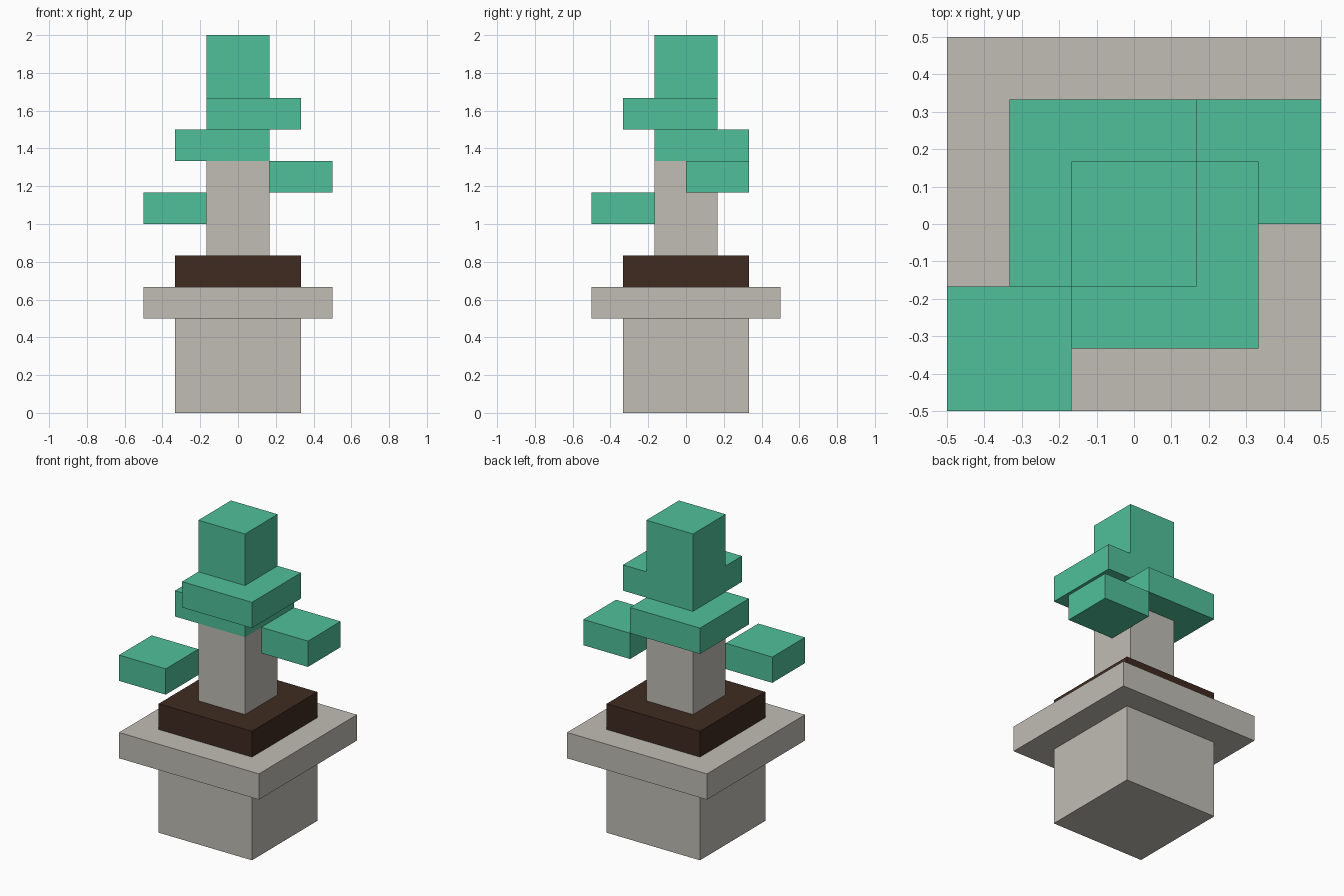
import bpy
import bmesh
from mathutils import Vector

cube = bpy.data.objects.get("Cube")
if cube:
    bpy.data.objects.remove(cube, do_unlink=True)

U = 1 / 6  # the grid step every block snaps to


def material(name, rgb):
    mat = bpy.data.materials.new(name)
    mat.use_nodes = True
    mat.diffuse_color = (*rgb, 1)
    bsdf = next(n for n in mat.node_tree.nodes if n.type == 'BSDF_PRINCIPLED')
    bsdf.inputs["Base Color"].default_value = (*rgb, 1)
    bsdf.inputs["Roughness"].default_value = 0.9
    return mat


def block(name, low, high, mat):
    """Box between two corners given in grid steps."""
    low, high = Vector(low) * U, Vector(high) * U
    size = high - low
    bm = bmesh.new()
    bmesh.ops.create_cube(bm, size=1)
    bmesh.ops.scale(bm, vec=size, verts=bm.verts)
    mesh = bpy.data.meshes.new(name)
    bm.to_mesh(mesh)
    bm.free()
    mesh.materials.append(mat)
    obj = bpy.data.objects.new(name, mesh)
    obj.location = (low + high) / 2
    bpy.context.collection.objects.link(obj)
    return obj


stone = material("warm_grey", (0.527, 0.509, 0.462))
earth = material("dark_brown", (0.050, 0.024, 0.015))
leaf = material("leaf_green", (0.080, 0.527, 0.323))

# Planter, soil and trunk
block("pot_body", (-2, -2, 0), (2, 2, 3), stone)
block("pot_rim", (-3, -3, 3), (3, 3, 4), stone)
block("soil", (-2, -2, 4), (2, 2, 5), earth)
block("trunk", (-1, -1, 5), (1, 1, 8), stone)

# Foliage, from the lowest clump to the crown
block("front_right_leaf_clump", (-3, -3, 6), (-1, -1, 7), leaf)
block("back_left_leaf_clump", (1, 0, 7), (3, 2, 8), leaf)
block("lower_foliage", (-2, -1, 8), (1, 2, 9), leaf)
block("upper_foliage", (-1, -2, 9), (2, 1, 10), leaf)
block("crown", (-1, -1, 10), (1, 1, 12), leaf)
